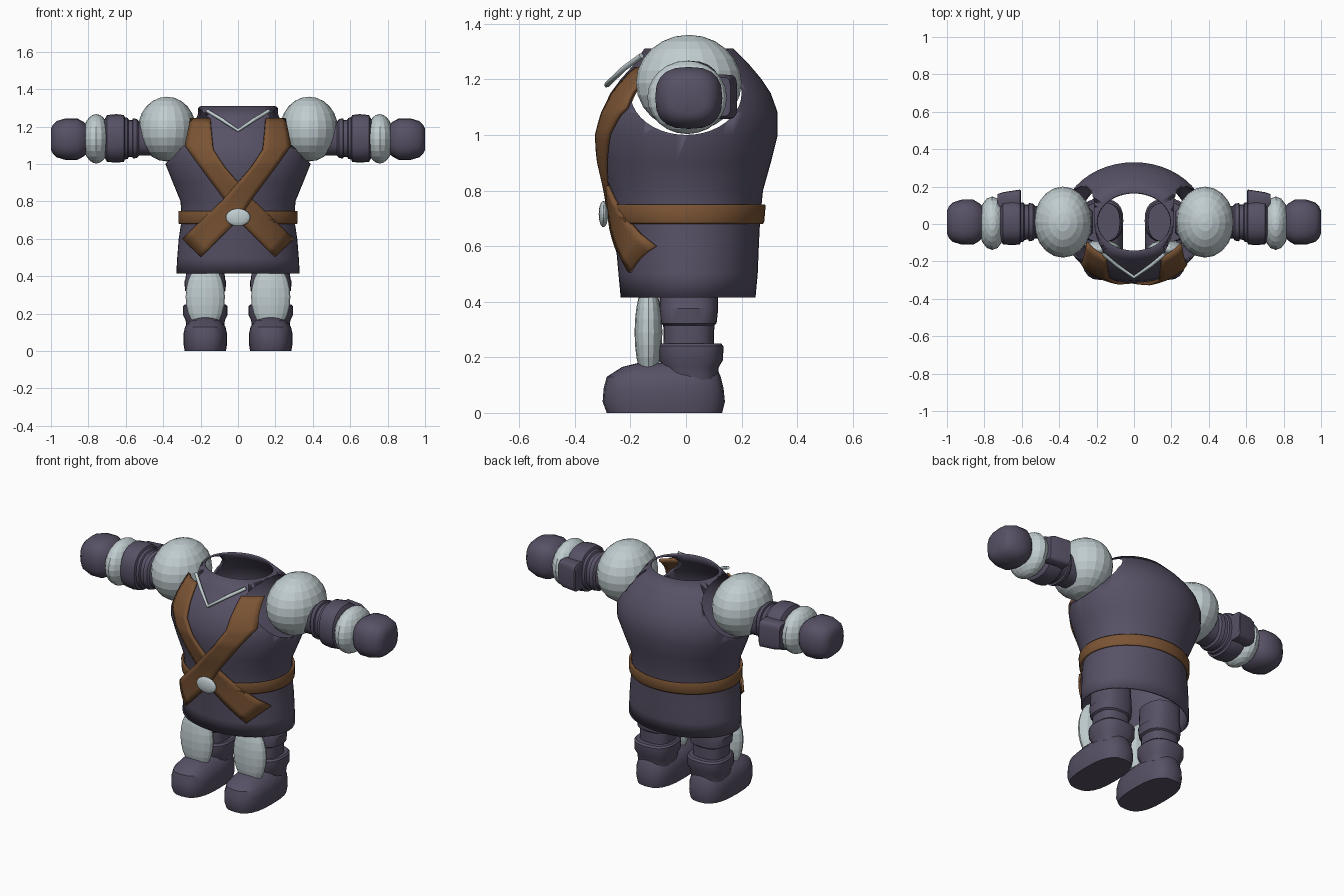
import bpy, bmesh
from math import sin, cos, pi, sqrt, radians, copysign
from mathutils import Matrix

cube = bpy.data.objects.get("Cube")
if cube:
    bpy.data.objects.remove(cube)


def material(name, rgb):
    m = bpy.data.materials.new(name)
    m.use_nodes = True
    m.diffuse_color = (*rgb, 1)
    m.node_tree.nodes["Principled BSDF"].inputs["Base Color"].default_value = (*rgb, 1)
    return m


CLOTH = material("dark purple cloth", (0.095, 0.082, 0.13))
STEEL = material("pale steel", (0.53, 0.61, 0.63))
LEATHER = material("brown leather", (0.2, 0.09, 0.035))


def finish(name, bm, mat, smooth=True, recalc=True):
    if recalc:
        bmesh.ops.recalc_face_normals(bm, faces=bm.faces)
    mesh = bpy.data.meshes.new(name)
    bm.to_mesh(mesh)
    bm.free()
    mesh.materials.append(mat)
    ob = bpy.data.objects.new(name, mesh)
    bpy.context.collection.objects.link(ob)
    if smooth:
        activate(ob)
        bpy.ops.object.shade_smooth_by_angle(angle=radians(35))
    return ob


def activate(ob):
    bpy.ops.object.select_all(action='DESELECT')
    ob.select_set(True)
    bpy.context.view_layer.objects.active = ob


def thicken(ob, amount):
    mod = ob.modifiers.new("thickness", 'SOLIDIFY')
    mod.thickness, mod.offset = amount, -1
    activate(ob)
    bpy.ops.object.modifier_apply(modifier=mod.name)


def loft(name, rings, mat, axis='Z', side=1, square=2.0, segs=24, caps=True, smooth=True):
    """Skin a stack of rounded sections: (height, centre u, centre v, radius u, radius v)."""
    bm = bmesh.new()
    loops = []
    for h, cu, cv, ru, rv in rings:
        loop = []
        for i in range(segs):
            a = 2 * pi * i / segs
            u = cu + ru * copysign(abs(cos(a)) ** (2 / square), cos(a))
            v = cv + rv * copysign(abs(sin(a)) ** (2 / square), sin(a))
            loop.append(bm.verts.new((u * side, v, h) if axis == 'Z' else (h * side, u, v)))
        loops.append(loop)
    for lo, hi in zip(loops, loops[1:]):
        for i in range(segs):
            j = (i + 1) % segs
            bm.faces.new((lo[i], lo[j], hi[j], hi[i]))
    if caps:
        bm.faces.new(loops[0][::-1])
        bm.faces.new(loops[-1])
    return finish(name, bm, mat, smooth, recalc=caps)


def ellipsoid(name, centre, radii, mat, segs=20, rows=12):
    bm = bmesh.new()
    bmesh.ops.create_uvsphere(bm, u_segments=segs, v_segments=rows, radius=1,
                              matrix=Matrix.Translation(centre) @ Matrix.Diagonal((*radii, 1)))
    return finish(name, bm, mat, smooth=False)


# Torso outline: height, half width, front y, back y
BODY = [(0.415, .33, -.235, .25), (0.5, .325, -.243, .258), (0.6, .317, -.252, .262),
        (0.7, .302, -.262, .267), (0.8, .307, -.277, .277), (0.9, .348, -.3, .305),
        (1.0, .388, -.315, .33), (1.08, .388, -.305, .33), (1.15, .365, -.272, .305),
        (1.2, .33, -.235, .272), (1.25, .28, -.19, .23), (1.31, .2, -.15, .17)]


def body_at(z):
    for a, b in zip(BODY, BODY[1:]):
        if z <= b[0]:
            t = (z - a[0]) / (b[0] - a[0])
            return [p + (q - p) * t for p, q in zip(a[1:], b[1:])]
    return BODY[-1][1:]


def body_ring(z, gap=0):
    w, front, back = body_at(z)
    return (z, 0, (front + back) / 2, w + gap, (back - front) / 2 + gap)


def front_y(x, z, gap):
    _, _, cy, rx, ry = body_ring(z, gap)
    return cy - ry * sqrt(max(0, 1 - (x / rx) ** 2))


# Open tunic shell with arm holes cut through it
torso = loft("torso", [body_ring(b[0]) for b in BODY], CLOTH, segs=48, caps=False)
thicken(torso, 0.01)
cutter = loft("arm_hole_cutter", [(-1, 0, 1.15, .2, .15), (1, 0, 1.15, .2, .15)], CLOTH,
              axis='X', segs=40)
cutter.hide_render = True
cut = torso.modifiers.new("arm holes", 'BOOLEAN')
cut.operation, cut.solver, cut.object = 'DIFFERENCE', 'EXACT', cutter
activate(torso)
bpy.ops.object.modifier_apply(modifier=cut.name)
bpy.data.objects.remove(cutter)

# Belt and buckle
belt = loft("belt", [body_ring(z, g) for z, g in ((.68, .011), (.687, .015), (.745, .015), (.75, .012))],
            LEATHER, segs=48, caps=False)
thicken(belt, 0.015)
ellipsoid("buckle", (0, -.297, .715), (.065, .017, .047), STEEL)

# Crossed straps: outer and inner edge points, laid onto the torso
OUTER = [(-.255, 1.245), (-.285, 1.1), (-.2, .98), (-.08, .82), (0, .7), (.2, .505)]
INNER = [(-.15, 1.245), (-.135, 1.08), (-.07, .98), (0, .9), (.08, .81), (.3, .6)]
STEPS, ACROSS = 5, 5
for side, word in ((1, "right"), (-1, "left")):
    bm = bmesh.new()
    rows = []
    gap = .016 if side > 0 else .02
    for k in range((len(OUTER) - 1) * STEPS + 1):
        i = min(k // STEPS, len(OUTER) - 2)
        t = k / STEPS - i
        o, n = [[p + (q - p) * t for p, q in zip(e[i], e[i + 1])] for e in (OUTER, INNER)]
        row = []
        for c in range(ACROSS + 1):
            x, z = [p + (q - p) * c / ACROSS for p, q in zip(o, n)]
            row.append(bm.verts.new((x * side, front_y(x, z, gap), z)))
        rows.append(row)
    for a, b in zip(rows, rows[1:]):
        for c in range(ACROSS):
            quad = (a[c], b[c], b[c + 1], a[c + 1])
            bm.faces.new(quad if side > 0 else quad[::-1])
    strap = finish(word + "_shoulder_strap", bm, LEATHER, recalc=False)
    thicken(strap, 0.014)

# V-shaped neck chain
curve = bpy.data.curves.new("neck_chain", 'CURVE')
curve.dimensions = '3D'
curve.bevel_depth, curve.bevel_resolution, curve.use_fill_caps = 0.01, 1, True
half = [(.165, -.16, 1.285), (.09, -.222, 1.24)]
path = [(-x, y, z) for x, y, z in half] + [(0, -.285, 1.18)] + half[::-1]
spline = curve.splines.new('POLY')
spline.points.add(len(path) - 1)
for point, co in zip(spline.points, path):
    point.co = (*co, 1)
curve.materials.append(STEEL)
bpy.context.collection.objects.link(bpy.data.objects.new("neck_chain", curve))

for side, word in ((1, "left_"), (-1, "right_")):
    # Arm: shoulder ball, ribbed sleeve, wrist guard and fist
    ellipsoid(word + "shoulder", (side * .38, .01, 1.187), (.155, .19, .173), STEEL)
    sleeve = [(.22, .06), (.25, .09), (.53, .092), (.54, .104), (.562, .108), (.565, .098), (.585, .1),
              (.59, .11), (.605, .112), (.61, .125), (.65, .13), (.7, .125), (.715, .1)]
    loft(word + "sleeve", [(h, .01, 1.137, r * .95, r) for h, r in sleeve], CLOTH,
         axis='X', side=side, square=2.4)
    loft(word + "sleeve_plate", [(.605, .13, 1.137, .05, .07), (.61, .13, 1.137, .054, .08),
                                 (.7, .125, 1.137, .045, .08), (.73, .12, 1.137, .04, .07)],
         CLOTH, axis='X', side=side, square=5)
    ellipsoid(word + "wrist_guard", (side * .758, .004, 1.135), (.075, .143, .132), STEEL, 16, 12)
    fist = [(.8, .07), (.825, .095), (.86, .115), (.92, .115), (.97, .1), (.99, .08), (1.0, .058)]
    loft(word + "fist", [(h, .01, 1.133, r * 1.05, r * .97) for h, r in fist], CLOTH,
         axis='X', side=side, square=2.6, segs=20)

    # Leg: banded trouser, shin guard, boot cuff and boot
    leg = [(.15, .09, .085), (.235, .095, .09), (.315, .095, .092), (.322, .108, .1), (.375, .112, .106),
           (.385, .105, .106), (.5, .1, .106)]
    loft(word + "leg", [(z, .175, .01, rx, ry) for z, rx, ry in leg], CLOTH, side=side, square=2.6)
    ellipsoid(word + "shin_guard", (side * .175, -.135, .29), (.105, .05, .18), STEEL, 16, 12)
    cuff = [(.12, .1, .095), (.165, .105, .1), (.19, .118, .115), (.24, .118, .117), (.25, .11, .108)]
    loft(word + "boot_cuff", [(z, .175, .018, rx, ry) for z, rx, ry in cuff], CLOTH, side=side, square=2.6)
    boot = [(0, -.285, .13, .11), (.04, -.3, .14, .117), (.09, -.296, .135, .117), (.13, -.285, .125, .108),
            (.165, -.23, .11, .08), (.18, -.17, .1, .05)]
    loft(word + "boot", [(z, .175, (f + b) / 2, w, (b - f) / 2) for z, f, b, w in boot], CLOTH,
         side=side, square=2.7)
